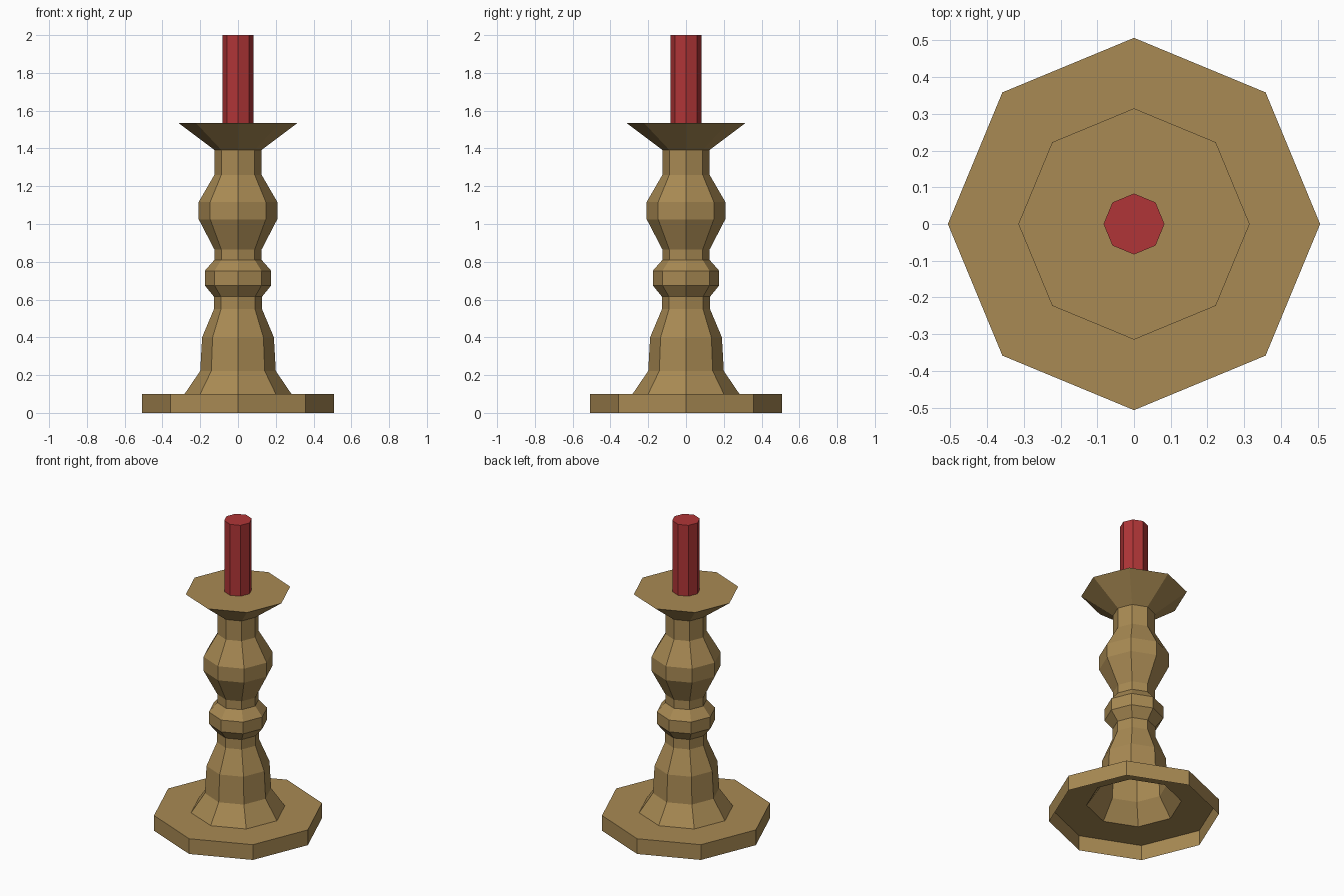
import bpy, bmesh, math

if "Cube" in bpy.data.objects:
    bpy.data.objects.remove(bpy.data.objects["Cube"])

SIDES = 8


def material(name, rgb):
    m = bpy.data.materials.new(name)
    m.diffuse_color = (*rgb, 1.0)
    m.use_nodes = True
    m.node_tree.nodes["Principled BSDF"].inputs["Base Color"].default_value = m.diffuse_color
    return m


def lathe(name, profile, mat):
    """Eight-sided turned shell, open below and capped on top."""
    bm = bmesh.new()
    rings = []
    for r, z in profile:
        rings.append([bm.verts.new((r * math.cos(math.tau * i / SIDES),
                                    r * math.sin(math.tau * i / SIDES), z))
                      for i in range(SIDES)])
    for low, high in zip(rings, rings[1:]):
        for i in range(SIDES):
            j = (i + 1) % SIDES
            bm.faces.new((low[i], low[j], high[j], high[i]))
    bm.faces.new(rings[-1])
    mesh = bpy.data.meshes.new(name)
    bm.to_mesh(mesh)
    bm.free()
    mesh.materials.append(mat)
    obj = bpy.data.objects.new(name, mesh)
    bpy.context.collection.objects.link(obj)
    return obj


brass = material("brass", (0.393, 0.253, 0.087))
red_wax = material("red wax", (0.434, 0.036, 0.038))

# Hollow foot, turned stem and drip pan in one profile (radius, height)
lathe("candlestick", [
    (0.507, 0.0), (0.507, 0.10), (0.283, 0.10),              # foot
    (0.20, 0.222), (0.19, 0.40), (0.127, 0.55), (0.127, 0.615),  # lower stem
    (0.176, 0.675), (0.176, 0.752), (0.125, 0.81), (0.125, 0.865),  # collar
    (0.208, 1.025), (0.208, 1.117), (0.125, 1.26), (0.125, 1.392),  # knob
    (0.315, 1.535),                                          # drip pan
], brass)

# Candle standing on the pan
lathe("candle", [(0.083, 1.535), (0.083, 2.0)], red_wax)
